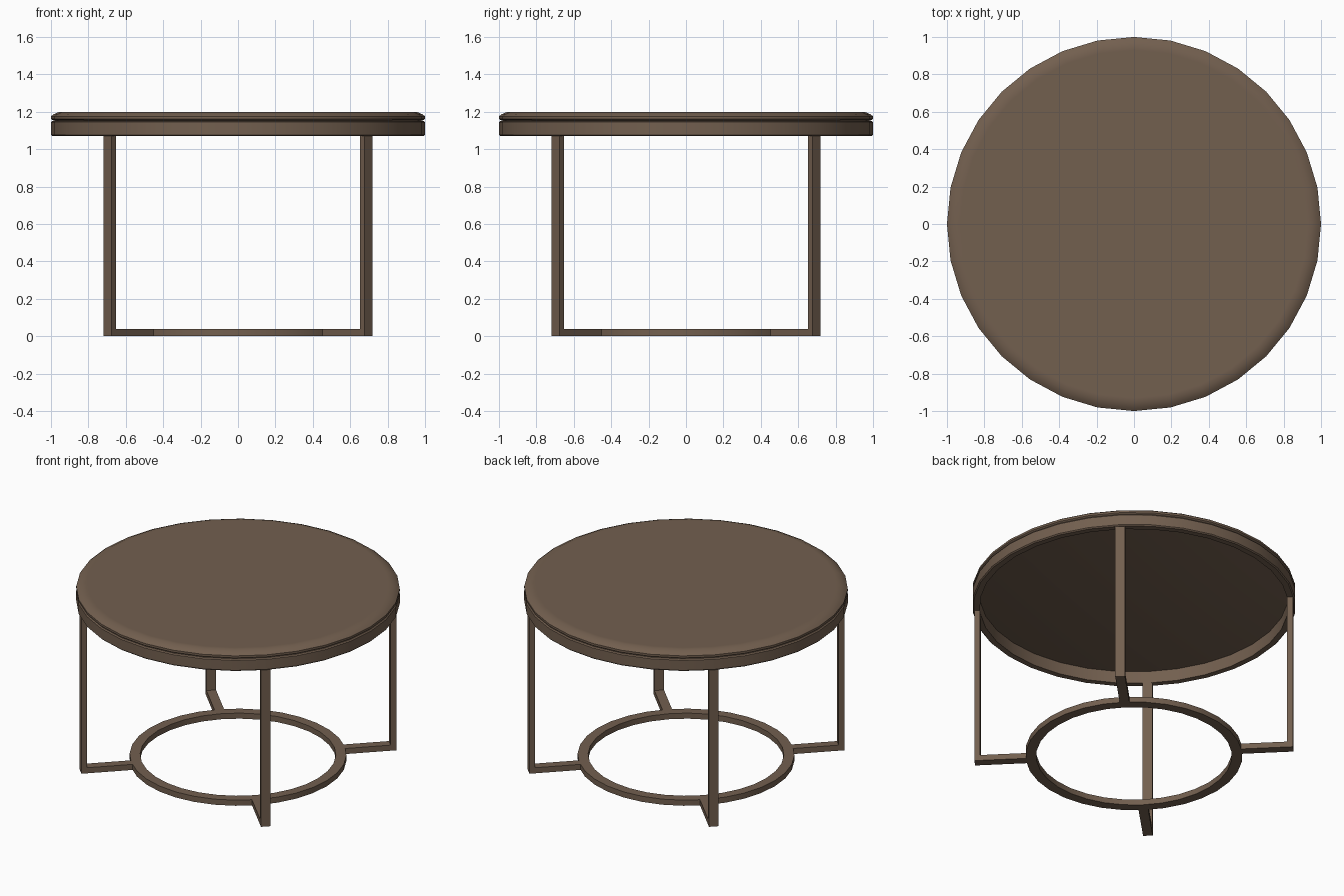
import bpy, bmesh, math
from mathutils import Matrix

if "Cube" in bpy.data.objects:
    bpy.data.objects.remove(bpy.data.objects["Cube"])

SEG = 32
brown = bpy.data.materials.new("dark_brown")
brown.diffuse_color = (0.17, 0.115, 0.078, 1)
brown.use_nodes = True
brown.node_tree.nodes["Principled BSDF"].inputs["Base Color"].default_value = brown.diffuse_color


def finish(bm, name, smooth):
    bmesh.ops.recalc_face_normals(bm, faces=bm.faces)
    me = bpy.data.meshes.new(name)
    bm.to_mesh(me)
    bm.free()
    me.materials.append(brown)
    ob = bpy.data.objects.new(name, me)
    bpy.context.collection.objects.link(ob)
    if smooth:
        bpy.ops.object.select_all(action='DESELECT')
        ob.select_set(True)
        bpy.context.view_layer.objects.active = ob
        bpy.ops.object.shade_smooth_by_angle(angle=math.radians(32))
    return ob


def lathe(name, profile, closed):
    """Revolve (radius, z) points; open profiles get flat end caps."""
    bm = bmesh.new()
    rings = [[bm.verts.new((r * math.cos(2 * math.pi * i / SEG),
                            r * math.sin(2 * math.pi * i / SEG), z))
              for i in range(SEG)] for r, z in profile]
    pairs = list(zip(rings, rings[1:]))
    if closed:
        pairs.append((rings[-1], rings[0]))
    else:
        bm.faces.new(rings[0])
        bm.faces.new(rings[-1])
    for a, b in pairs:
        for i in range(SEG):
            j = (i + 1) % SEG
            bm.faces.new((a[i], a[j], b[j], b[i]))
    return finish(bm, name, True)


# Table top with a soft sloped edge
lathe("table_top", [(0.98, 1.152), (0.995, 1.157), (1.0, 1.162), (1.0, 1.176),
                    (0.985, 1.187), (0.955, 1.2), (0.93, 1.2)], False)

# Rim ring under the top
lathe("top_rim", [(0.955, 1.152), (0.955, 1.07), (0.993, 1.07), (1.0, 1.077),
                  (1.0, 1.145), (0.993, 1.152)], True)

# Floor ring
lathe("base_ring", [(0.605, 0.0), (0.67, 0.0), (0.67, 0.038), (0.605, 0.038)], True)

# Four L-shaped flat-bar legs on the diagonals
L_PROFILE = [(0.64, 0), (0.988, 0), (0.988, 1.075), (0.953, 1.075),
             (0.953, 0.038), (0.64, 0.038)]
for k, side in enumerate(("back_right", "back_left", "front_left", "front_right")):
    bm = bmesh.new()
    a, b = [[bm.verts.new((r, y, z)) for r, z in L_PROFILE] for y in (-0.03, 0.03)]
    bm.faces.new(a)
    bm.faces.new(b)
    for i in range(6):
        j = (i + 1) % 6
        bm.faces.new((a[i], a[j], b[j], b[i]))
    bm.transform(Matrix.Rotation(math.radians(45 + 90 * k), 4, 'Z'))
    finish(bm, side + "_leg", False)
